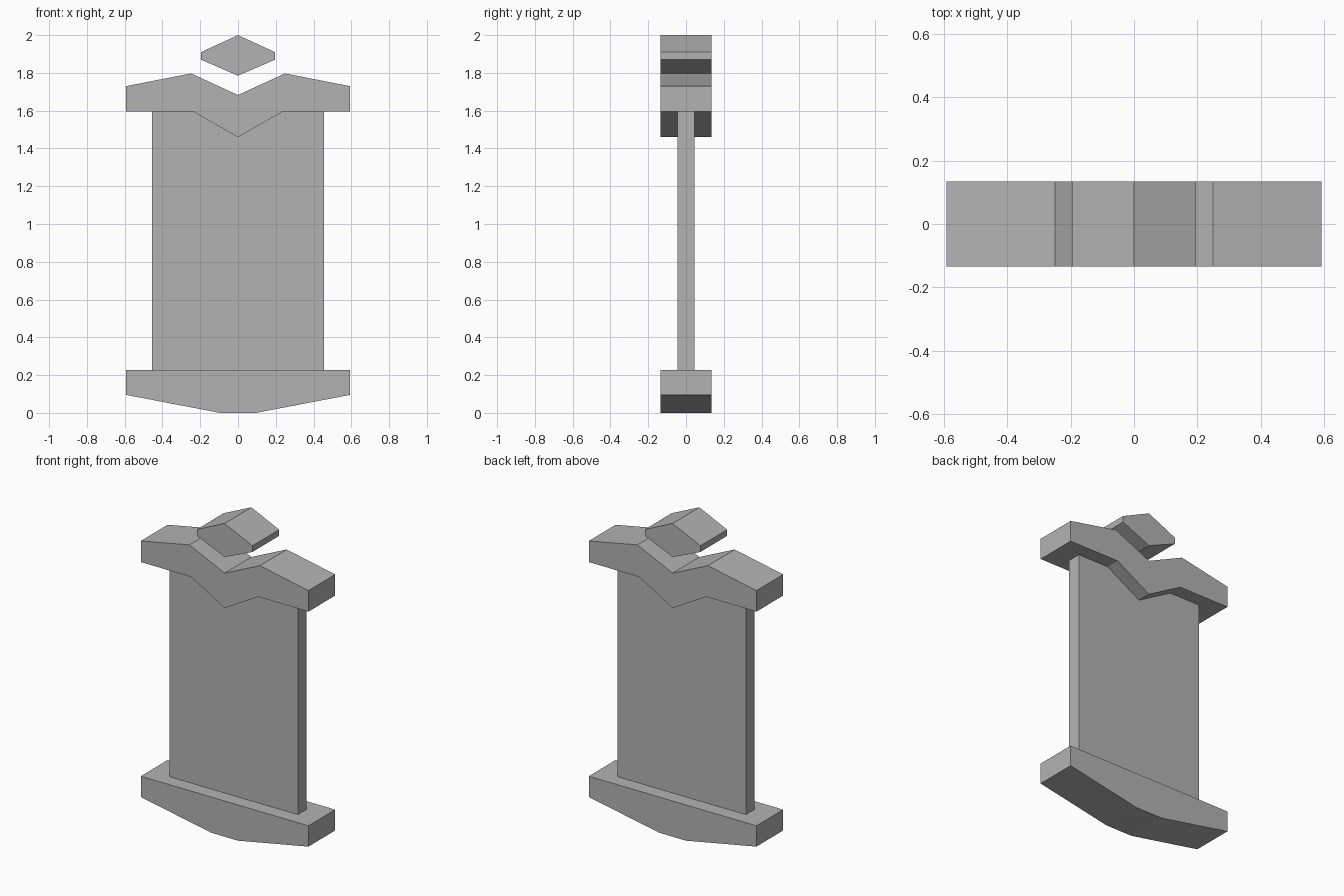
import bpy
import bmesh

cube = bpy.data.objects.get("Cube")
if cube:
    bpy.data.objects.remove(cube, do_unlink=True)

# Single grey material
GREY = (0.45, 0.45, 0.45, 1.0)
grey = bpy.data.materials.new("plain grey")
grey.use_nodes = True
grey.diffuse_color = GREY
grey.node_tree.nodes["Principled BSDF"].inputs["Base Color"].default_value = GREY


def extruded_part(name, right_half, half_depth):
    """Mirror a half outline (listed top to bottom) in x and extrude it along y."""
    left_half = [(-x, z) for x, z in reversed(right_half) if x > 0]
    bm = bmesh.new()
    verts = [bm.verts.new((x, -half_depth, z)) for x, z in right_half + left_half]
    face = bm.faces.new(verts)
    result = bmesh.ops.extrude_face_region(bm, geom=[face], use_keep_orig=True)
    moved = [v for v in result["geom"] if isinstance(v, bmesh.types.BMVert)]
    bmesh.ops.translate(bm, verts=moved, vec=(0, 2 * half_depth, 0))
    bmesh.ops.recalc_face_normals(bm, faces=bm.faces)
    mesh = bpy.data.meshes.new(name)
    bm.to_mesh(mesh)
    bm.free()
    mesh.materials.append(grey)
    obj = bpy.data.objects.new(name, mesh)
    bpy.context.collection.objects.link(obj)
    return obj


THICK, THIN = 0.135, 0.045

# Floating diamond at the top
extruded_part("top_diamond",
              [(0, 2.0), (0.196, 1.91), (0.196, 1.87), (0, 1.785)], THICK)

# Chevron crossbar
extruded_part("upper_crossbar",
              [(0, 1.683), (0.249, 1.797), (0.592, 1.73), (0.592, 1.595),
               (0.237, 1.595), (0, 1.46)], THICK)

# Thin panel, notched to meet the chevron
extruded_part("centre_panel",
              [(0, 1.46), (0.237, 1.595), (0.454, 1.595), (0.454, 0.228)], THIN)

# Tapered base
extruded_part("lower_base",
              [(0.592, 0.228), (0.592, 0.095), (0.095, 0)], THICK)
